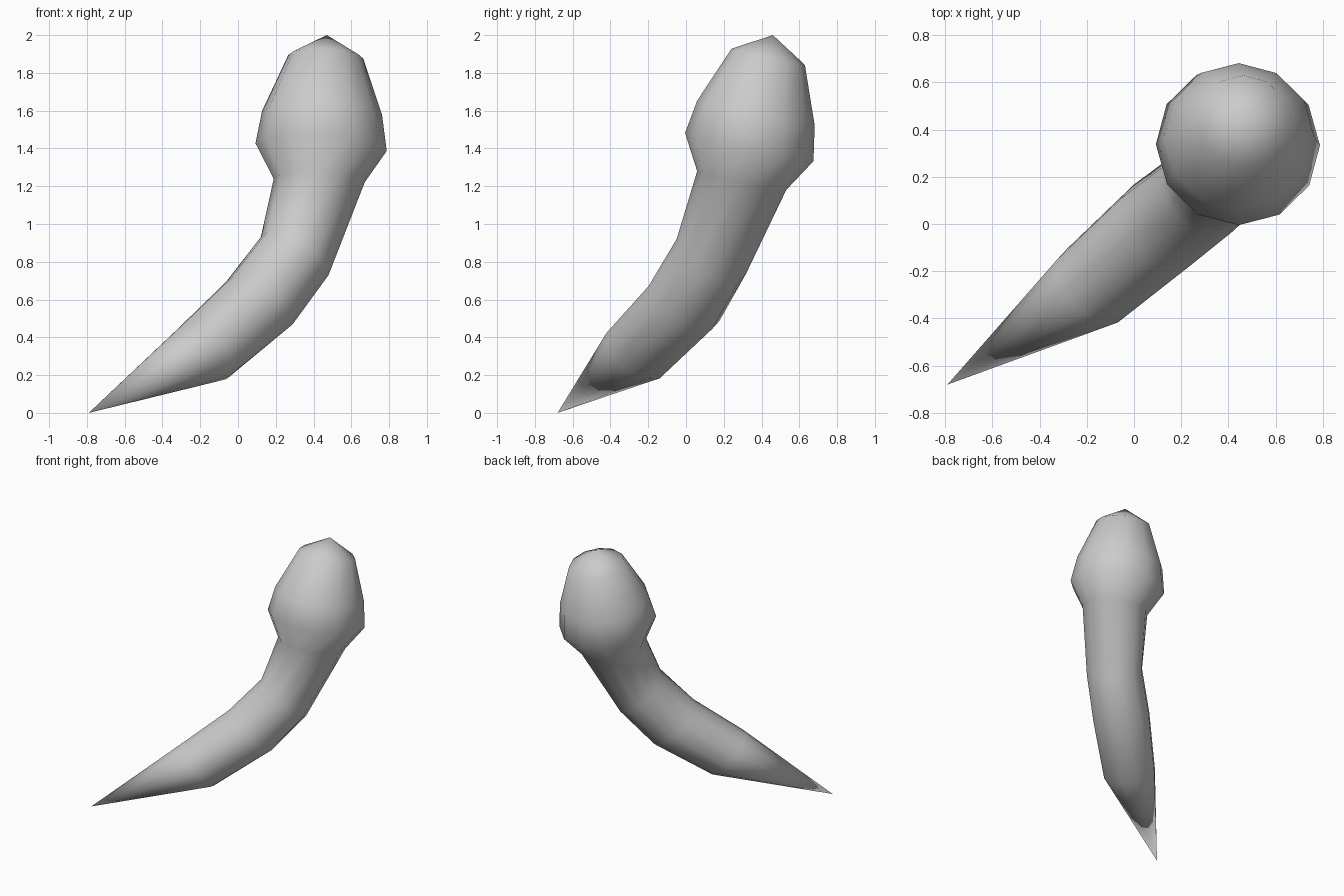
import bpy, bmesh, math
from mathutils import Vector

if "Cube" in bpy.data.objects:
    bpy.data.objects.remove(bpy.data.objects["Cube"])

SIDES = 12
# ring: centre, plane normal, radius
rings = [
    ((-.175, -.26, .325), (.93, .82, 1), .192),
    ((.112, -.01, .58), (.73, .60, 1), .211),
    ((.30, .135, .83), (.64, .57, 1), .207),
    ((.43, .295, 1.23), (.04, .21, 1), .241),
    ((.44, .335, 1.407), (.06, .22, 1), .348),
    ((.445, .37, 1.587), (.035, .21, 1), .318),
    ((.465, .435, 1.885), (.05, .22, 1), .199),
]
TIP, TOP = (-.79, -.68, 0), (.47, .46, 2.0)

bm = bmesh.new()


def add_ring(centre, normal, radius):
    rot = Vector((0, 0, 1)).rotation_difference(Vector(normal))
    return [bm.verts.new(Vector(centre) + rot @ Vector(
        (radius * math.cos(a), radius * math.sin(a), 0)))
        for a in (2 * math.pi * i / SIDES for i in range(SIDES))]


# curved tail and bulbous head as one loft, closed by a point at each end
loops = [add_ring(*r) for r in rings]
tip, top = bm.verts.new(TIP), bm.verts.new(TOP)
for i in range(SIDES):
    j = (i + 1) % SIDES
    for a, b in zip(loops, loops[1:]):
        bm.faces.new((a[i], a[j], b[j], b[i]))
    bm.faces.new((tip, loops[0][j], loops[0][i]))
    bm.faces.new((top, loops[-1][i], loops[-1][j]))
bmesh.ops.recalc_face_normals(bm, faces=bm.faces)
for f in bm.faces:
    f.smooth = True

mesh = bpy.data.meshes.new("curved_body")
bm.to_mesh(mesh)
bm.free()
bpy.context.collection.objects.link(bpy.data.objects.new("curved_body", mesh))
